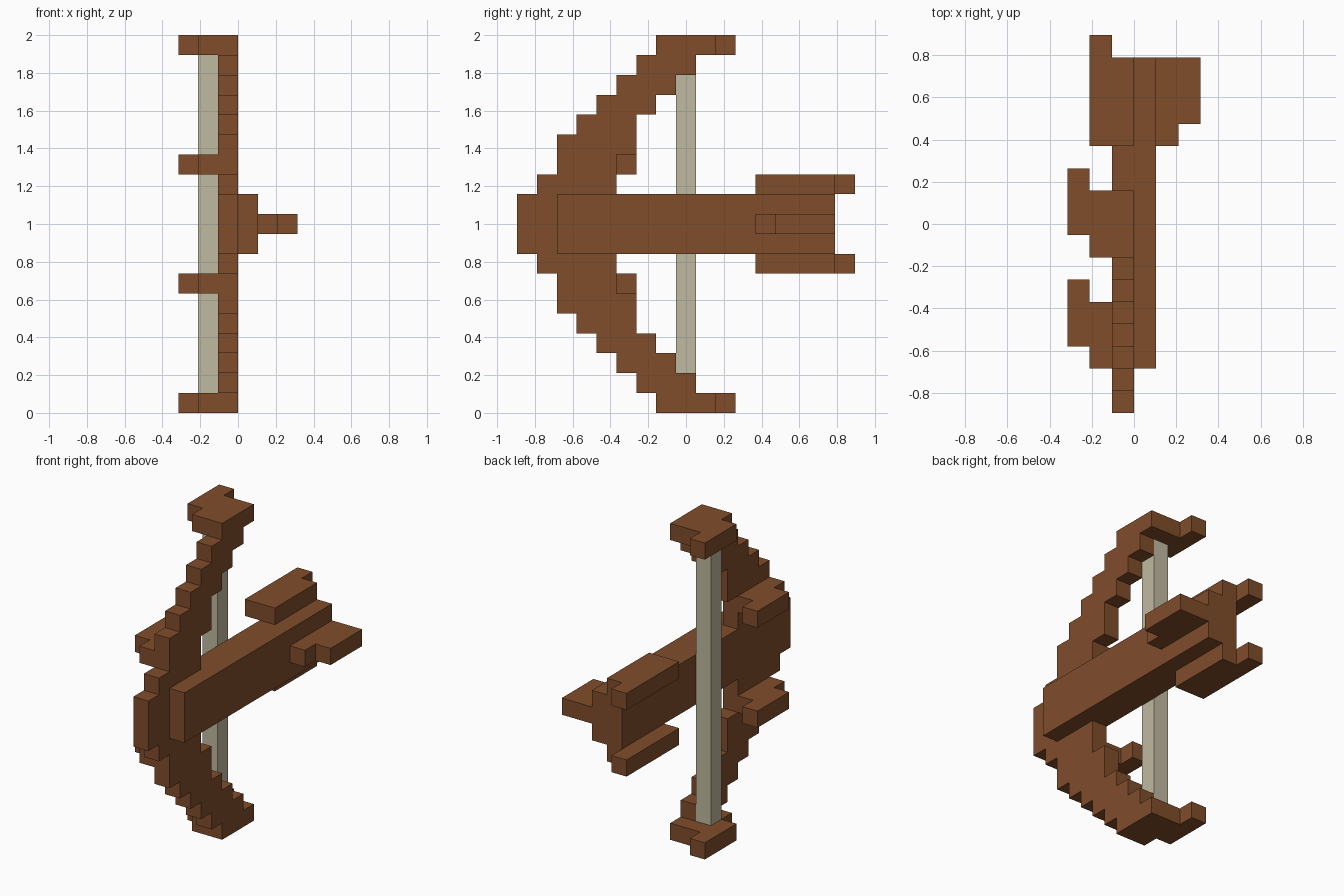
import bpy
import bmesh
import math
from mathutils import Vector

cube = bpy.data.objects.get("Cube")
if cube:
    bpy.data.objects.remove(cube, do_unlink=True)

ROWS = 19                         # block rows over the full height
U = 2 / ROWS                      # block size
ORIGIN = Vector((-3, -8.5, 0))    # block corner of the grid, in blocks


def material(name, rgb):
    mat = bpy.data.materials.new(name)
    mat.use_nodes = True
    mat.diffuse_color = (*rgb, 1)
    mat.node_tree.nodes["Principled BSDF"].inputs["Base Color"].default_value = (*rgb, 1)
    return mat


WOOD = material("brown wood", (0.216, 0.075, 0.024))
CORD = material("pale cord", (0.53, 0.49, 0.35))


def part(name, mat, boxes):
    """Merge block-aligned boxes ((x0, x1), (y0, y1), (z0, z1)) into one clean shell."""
    cells = {(x, y, z) for bx, by, bz in boxes
             for x in range(*bx) for y in range(*by) for z in range(*bz)}
    bm = bmesh.new()
    for cell in cells:
        centre = Vector(cell) + Vector((0.5, 0.5, 0.5))
        for axis in range(3):
            for side in (-1, 1):
                n = Vector((0, 0, 0))
                n[axis] = side
                if tuple(int(c + d) for c, d in zip(cell, n)) in cells:
                    continue
                # Outer wall of this block, wound to face outwards
                a = Vector((n.y, n.z, n.x)) / 2
                b = n.cross(a)
                mid = centre + n / 2
                corners = (mid - a - b, mid + a - b, mid + a + b, mid - a + b)
                bm.faces.new([bm.verts.new((p + ORIGIN) * U) for p in corners])
    bmesh.ops.remove_doubles(bm, verts=bm.verts, dist=U / 100)
    bmesh.ops.dissolve_limit(bm, angle_limit=math.radians(1), verts=bm.verts, edges=bm.edges)
    bmesh.ops.recalc_face_normals(bm, faces=bm.faces)
    mesh = bpy.data.meshes.new(name)
    bm.to_mesh(mesh)
    bm.free()
    mesh.materials.append(mat)
    obj = bpy.data.objects.new(name, mesh)
    bpy.context.collection.objects.link(obj)
    return obj


def pair(name, boxes):
    """Make an upper part and its mirror image below mid height."""
    part("upper_" + name, WOOD, boxes)
    part("lower_" + name, WOOD, [(x, y, (ROWS - z[1], ROWS - z[0])) for x, y, z in boxes])


# Stepped limbs: front and back of each row, going away from the grip
steps = [(1, 5), (2, 5), (2, 6), (3, 6), (4, 7), (5, 8), (6, 9)]
pair("limb", [((2, 3), run, (11 + i, 12 + i)) for i, run in enumerate(steps)])

# Limb tips that hold the cord, and the side knobs
pair("limb_tip", [((1, 3), (7, 10), (18, 19)), ((0, 1), (8, 11), (18, 19))])
pair("side_knob", [((1, 2), (2, 5), (12, 13)), ((0, 1), (3, 6), (12, 13))])

# Stock with the grip at its front
part("stock", WOOD, [((2, 3), (0, 16), (8, 11)), ((3, 4), (2, 16), (8, 11))])

# Fins above and below the rear of the stock, and the side wing
pair("rear_fin", [((1, 3), (12, 16), (11, 12)), ((1, 2), (16, 17), (11, 12))])
part("side_wing", WOOD, [((4, 5), (12, 16), (9, 10)), ((5, 6), (13, 16), (9, 10))])

# Bow string
part("bow_string", CORD, [((1, 2), (8, 9), (1, 18))])
